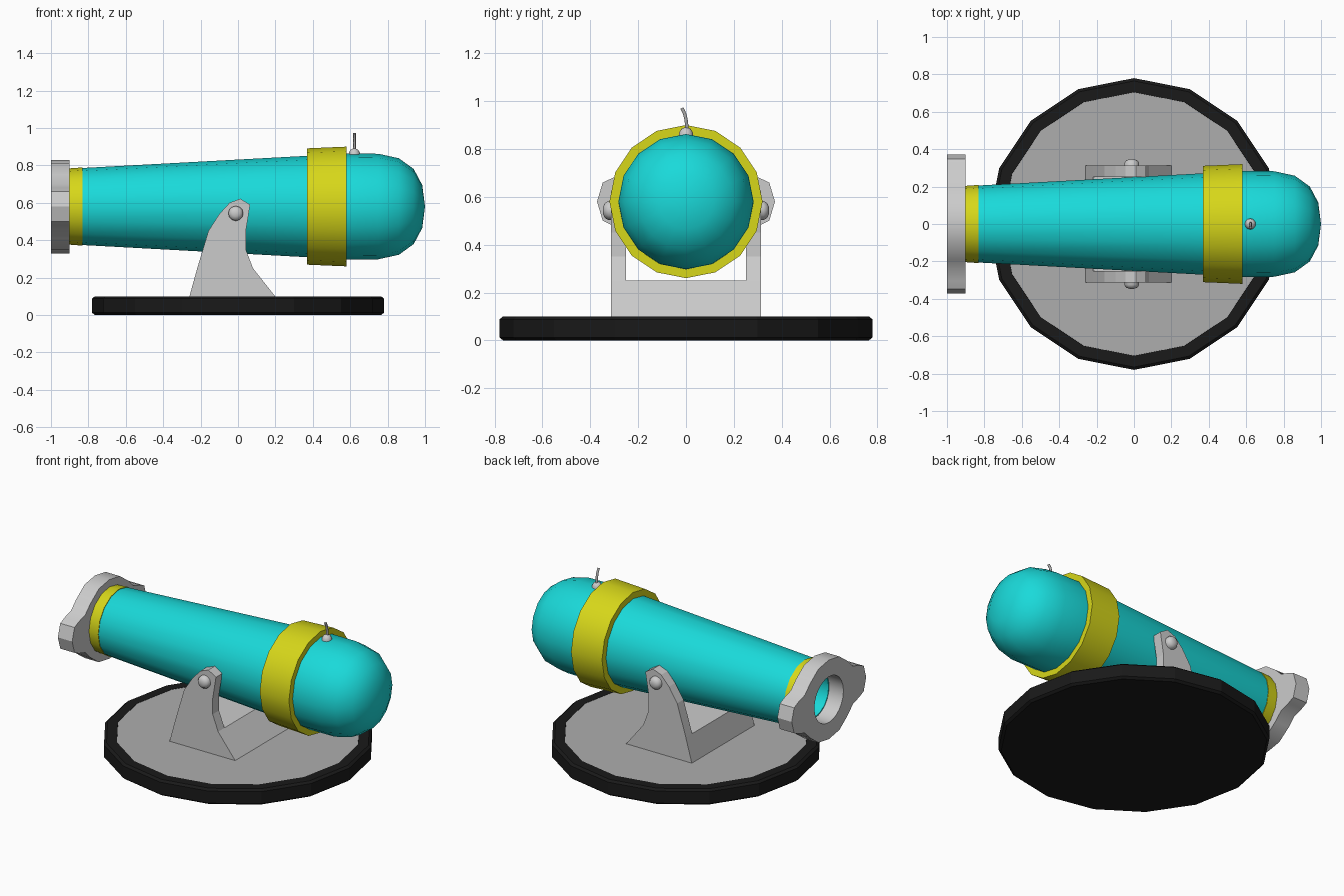
import bpy, bmesh
from math import sin, cos, pi, radians

if "Cube" in bpy.data.objects:
    bpy.data.objects.remove(bpy.data.objects["Cube"])

AXIS_Z = 0.58  # height of the barrel axis


def material(name, rgb):
    m = bpy.data.materials.new(name)
    m.diffuse_color = (*rgb, 1)
    m.use_nodes = True
    m.node_tree.nodes["Principled BSDF"].inputs["Base Color"].default_value = m.diffuse_color
    return m


TEAL = material("teal", (0.01, 0.7, 0.7))
YELLOW = material("yellow", (0.68, 0.68, 0.01))
BLACK = material("black", (0.01, 0.01, 0.01))
DARK = material("dark_grey", (0.42, 0.42, 0.42))


def finish(bm, name, mat=None, smooth=None):
    bmesh.ops.remove_doubles(bm, verts=bm.verts, dist=1e-5)
    bmesh.ops.recalc_face_normals(bm, faces=bm.faces)
    me = bpy.data.meshes.new(name)
    bm.to_mesh(me)
    bm.free()
    ob = bpy.data.objects.new(name, me)
    bpy.context.collection.objects.link(ob)
    if mat:
        me.materials.append(mat)
    if smooth:
        bpy.ops.object.select_all(action='DESELECT')
        ob.select_set(True)
        bpy.context.view_layer.objects.active = ob
        bpy.ops.object.shade_smooth_by_angle(angle=radians(smooth))
    return ob


def lathe(name, profile, place, n=16, mat=None, smooth=None, loop=False):
    """Spin (along, radius) points; place(along, u, v) gives the position."""
    bm = bmesh.new()
    rings = [[bm.verts.new(place(a, r * cos(2 * pi * i / n), r * sin(2 * pi * i / n)))
              for i in range(n)] for a, r in profile]
    pairs = list(zip(rings, rings[1:] + rings[:1]))
    for p, q in pairs if loop else pairs[:-1]:
        for i in range(n):
            j = (i + 1) % n
            bm.faces.new((p[i], p[j], q[j], q[i]))
    return finish(bm, name, mat, smooth)


def along_x(a, u, v):
    return (a, v, AXIS_Z + u)


def along_z(a, u, v):
    return (u, v, a)


# Base: black rim and grey top plate
lathe("base_rim", [(0, 0), (0, 0.765), (0.012, 0.78), (0.088, 0.78), (0.1, 0.765),
                   (0.1, 0.705), (0.09, 0.7), (0.09, 0)], along_z, mat=BLACK)
lathe("base_plate", [(0.05, 0), (0.05, 0.706), (0.099, 0.706), (0.099, 0)], along_z, mat=DARK)

# Barrel with domed rear and hollow bore
lathe("barrel", [(0.3, 0), (0.3, 0.14), (-0.9, 0.14), (-0.9, 0.195), (-0.83, 0.206),
                 (0.37, 0.271), (0.58, 0.283), (0.75, 0.282), (0.86, 0.258),
                 (0.94, 0.2), (0.985, 0.115), (1.0, 0)], along_x, mat=TEAL, smooth=45)

# Yellow bands
lathe("rear_band", [(0.37, 0.26), (0.37, 0.311), (0.58, 0.32), (0.58, 0.26)],
      along_x, mat=YELLOW, smooth=30, loop=True)
lathe("muzzle_band", [(-0.9, 0.16), (-0.9, 0.204), (-0.832, 0.209), (-0.832, 0.16)],
      along_x, mat=YELLOW, smooth=30, loop=True)

# Muzzle flange: round collar with two side ears and a hole
quarter = [(0.372, 0), (0.348, 0.08), (0.305, 0.1), (0.24, 0.12), (0.19, 0.17), (0.105, 0.232)]
outline = []
for k in range(4):
    pts = quarter if k % 2 == 0 else [(0, 0.25)] + quarter[:0:-1]
    sign = 1 if k < 2 else -1
    for y, z in pts:
        flip = -1 if k % 2 else 1
        outline.append((sign * flip * y, sign * z))
bm = bmesh.new()
count = len(outline)
hole = [(0.145 * cos(2 * pi * i / count), 0.145 * sin(2 * pi * i / count)) for i in range(count)]
loops = [[bm.verts.new((x, y, AXIS_Z + z)) for y, z in ring]
         for x, ring in ((-1, outline), (-0.9, outline), (-0.9, hole), (-1, hole))]
for p, q in zip(loops, loops[1:] + loops[:1]):
    for i in range(count):
        j = (i + 1) % count
        bm.faces.new((p[i], p[j], q[j], q[i]))
finish(bm, "muzzle_flange", smooth=30)


# Cradle: extruded side profiles for the cross block and two arms
def plate(name, profile, y0, y1):
    bm = bmesh.new()
    face = bm.faces.new([bm.verts.new((x, y0, z)) for x, z in profile])
    ext = bmesh.ops.extrude_face_region(bm, geom=[face], use_keep_orig=True)
    verts = [g for g in ext["geom"] if isinstance(g, bmesh.types.BMVert)]
    bmesh.ops.translate(bm, verts=verts, vec=(0, y1 - y0, 0))
    return finish(bm, name)


foot = [(-0.218, 0.25), (-0.26, 0.098), (0.2, 0.098), (0.08, 0.25)]
arm = foot + [(0.042, 0.35), (0.042, 0.45), (0.065, 0.59), (0.012, 0.622),
              (-0.045, 0.6), (-0.1, 0.54), (-0.158, 0.45), (-0.185, 0.36)]
arm = arm[1:] + arm[:1]
plate("cradle_block", foot, -0.25, 0.25)
for side, label in ((-1, "front"), (1, "back")):
    plate(label + "_cradle_arm", arm, side * 0.25, side * 0.313)
    # Rounded pivot bolt
    lathe(label + "_pivot_bolt", [(0.22, 0), (0.22, 0.04), (0.325, 0.04), (0.339, 0.031),
                                  (0.346, 0.016), (0.347, 0)],
          lambda a, u, v: (-0.012 + u, side * a, 0.543 + v), n=12, smooth=50)

# Fuse: small domed socket and curved cord
lathe("fuse_socket", [(0.84, 0), (0.84, 0.03), (0.868, 0.029), (0.884, 0.02), (0.893, 0)],
      lambda a, u, v: (0.622 + u, v, a), n=12, smooth=50)
cu = bpy.data.curves.new("fuse_cord", 'CURVE')
cu.dimensions = '3D'
cu.bevel_depth = 0.008
cu.bevel_resolution = 1
cu.use_fill_caps = True
sp = cu.splines.new('POLY')
path = [(0.005, 0.87), (0.003, 0.9), (0, 0.925), (-0.006, 0.948), (-0.017, 0.971)]
sp.points.add(len(path) - 1)
for p, (y, z) in zip(sp.points, path):
    p.co = (0.623, y, z, 1)
cu.materials.append(DARK)
bpy.context.collection.objects.link(bpy.data.objects.new("fuse_cord", cu))
